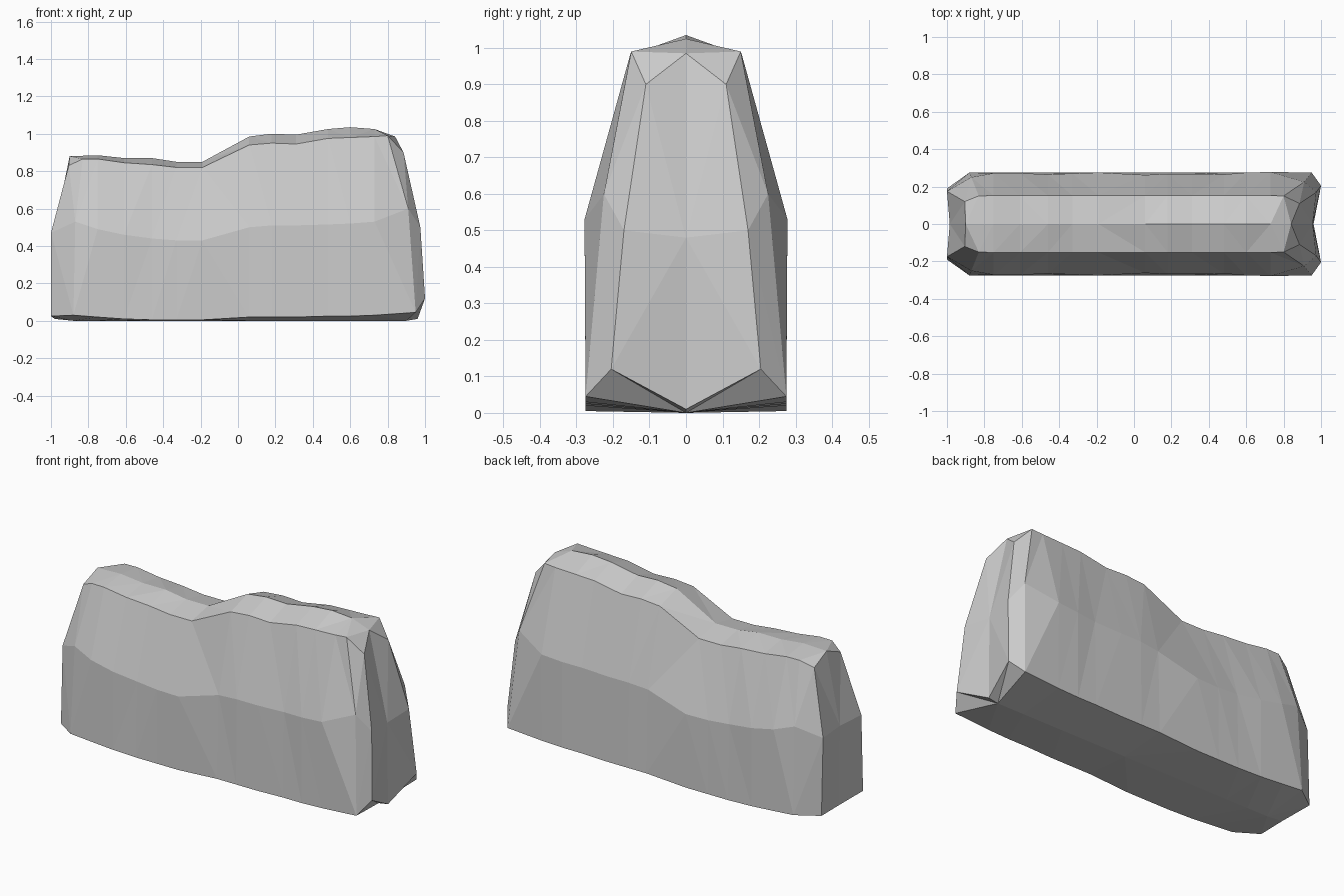
import bpy, bmesh

# Middle stations: x, mid half width, mid z, shoulder z, ridge z, bottom edge z
stations = [
    (-0.75, 0.272, 0.49, 0.865, 0.885, 0.02),
    (-0.61, 0.272, 0.46, 0.845, 0.87, 0.01),
    (-0.46, 0.265, 0.44, 0.835, 0.87, 0.005),
    (-0.33, 0.27, 0.43, 0.82, 0.85, 0.005),
    (-0.19, 0.275, 0.43, 0.82, 0.85, 0.005),
    (0.06, 0.262, 0.50, 0.94, 0.985, 0.02),
    (0.18, 0.268, 0.51, 0.95, 1.00, 0.02),
    (0.31, 0.268, 0.51, 0.945, 0.995, 0.02),
    (0.48, 0.265, 0.515, 0.975, 1.025, 0.025),
    (0.60, 0.275, 0.52, 0.98, 1.035, 0.025),
    (0.73, 0.278, 0.53, 0.985, 1.025, 0.03),
]


def column(b, m, s, r, floor):
    return [floor, b, m, s, r]


# Columns of the half wall, running round from the left end to the right end
ridge_l, ridge_r = (-0.90, 0, 0.88), (0.84, 0, 0.985)
floor_l, floor_r = (-0.98, 0, 0.01), (0.96, 0, 0.01)
cols = [
    column(floor_l, (-0.985, 0, 0.47), ridge_l, ridge_l, floor_l),
    column((-1, 0.19, 0.025), (-1, 0.175, 0.47), (-0.905, 0.12, 0.83), ridge_l, floor_l),
    column((-0.88, 0.275, 0.03), (-0.87, 0.25, 0.53), (-0.83, 0.15, 0.865), ridge_l, (-0.88, 0, 0)),
]
for x, my, mz, sz, rz, bz in stations:
    cols.append(column((x, 0.275, bz), (x, my, mz), (x, 0.152, sz), (x, 0, rz), (x, 0, 0)))
cols += [
    column((0.95, 0.275, 0.045), (0.91, 0.225, 0.60), (0.80, 0.15, 0.99), ridge_r, (0.90, 0, 0)),
    column((1, 0.205, 0.12), (0.975, 0.17, 0.50), (0.885, 0.11, 0.90), ridge_r, floor_r),
    column(floor_r, (0.955, 0, 0.48), ridge_r, ridge_r, floor_r),
]

# Skin both halves of the wall and weld the centre line
bm = bmesh.new()
for side in (-1, 1):
    grid = [[bm.verts.new((x, y * side, z)) for x, y, z in c] for c in cols]
    for a, b in zip(grid, grid[1:]):
        for j in range(4):
            bm.faces.new((a[j], b[j], b[j + 1], a[j + 1]))
bmesh.ops.remove_doubles(bm, verts=bm.verts, dist=0.0005)
bmesh.ops.triangulate(bm, faces=bm.faces)
bmesh.ops.recalc_face_normals(bm, faces=bm.faces)

mesh = bpy.data.meshes.new("rock_wall")
bm.to_mesh(mesh)
bm.free()
bpy.context.collection.objects.link(bpy.data.objects.new("rock_wall", mesh))
